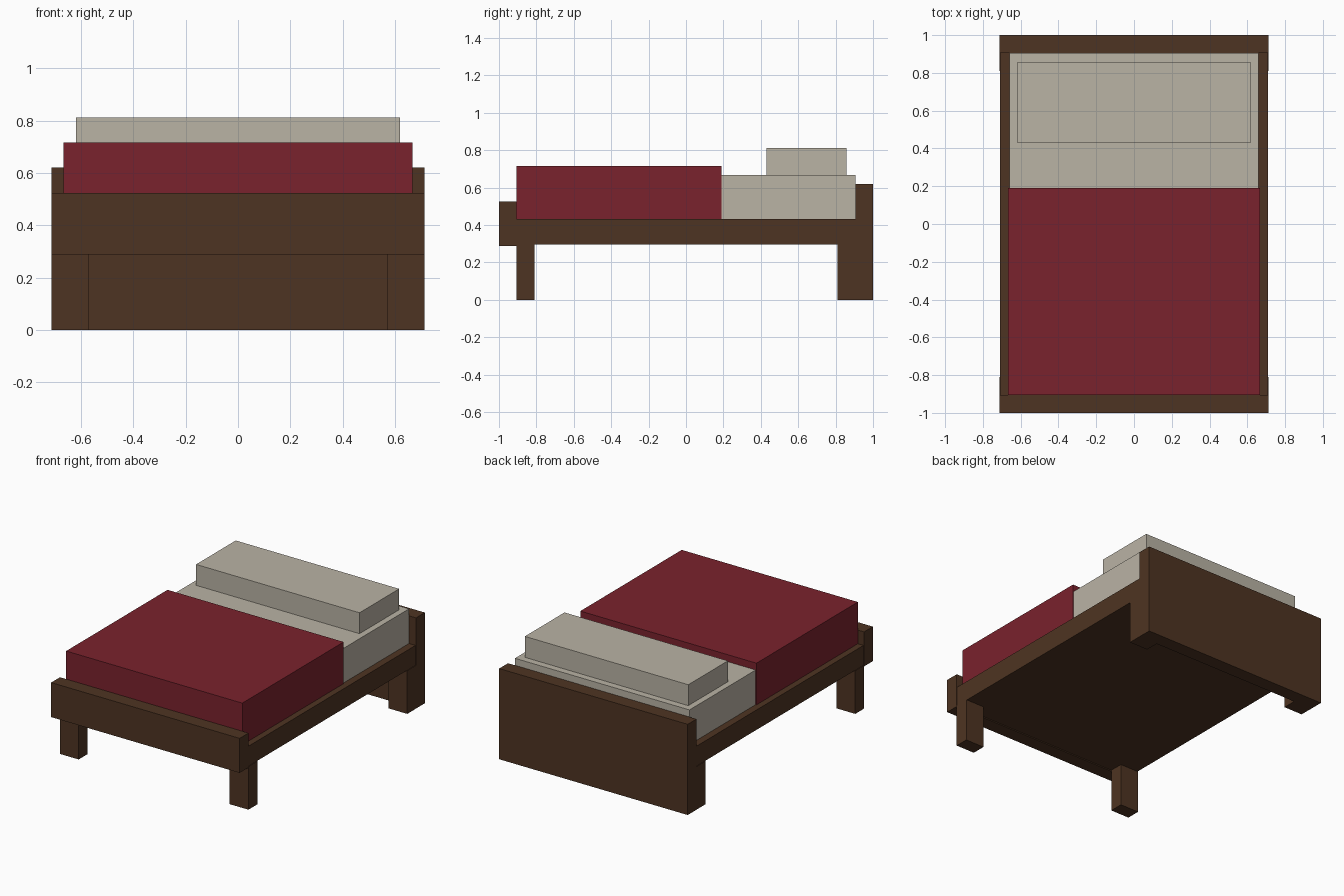
import bpy

if "Cube" in bpy.data.objects:
    bpy.data.objects.remove(bpy.data.objects["Cube"])


def material(name, color):
    m = bpy.data.materials.new(name)
    m.diffuse_color = (*color, 1.0)
    m.use_nodes = True
    m.node_tree.nodes["Principled BSDF"].inputs["Base Color"].default_value = m.diffuse_color
    return m


wood = material("dark wood", (0.076, 0.034, 0.016))
red = material("red blanket", (0.195, 0.016, 0.026))
cream = material("cream linen", (0.491, 0.451, 0.376))


def box(name, x, y, z, mat):
    """Box from (min, max) ranges on each axis."""
    bpy.ops.mesh.primitive_cube_add(size=1)
    ob = bpy.context.object
    ob.name = name
    ob.location = [(a + b) / 2 for a, b in (x, y, z)]
    ob.scale = [b - a for a, b in (x, y, z)]
    bpy.ops.object.transform_apply(location=True, rotation=False, scale=True)
    ob.data.materials.append(mat)
    return ob


W = 0.713

# wooden frame
box("headboard", (-W, W), (0.905, 1.0), (0.0, 0.62), wood)
box("footboard", (-W, W), (-1.0, -0.905), (0.288, 0.524), wood)
box("bed_base", (-0.709, 0.709), (-0.905, 0.905), (0.295, 0.431), wood)

# legs at the four corners
for side, sx in (("left", -1), ("right", 1)):
    xr = tuple(sorted((sx * 0.571, sx * W)))
    box("front_leg_" + side, xr, (-0.905, -0.81), (0.0, 0.295), wood)
    box("back_leg_" + side, xr, (0.81, 0.905), (0.0, 0.295), wood)

# bedding
box("mattress", (-0.66, 0.66), (-0.9, 0.905), (0.431, 0.668), cream)
box("blanket", (-0.666, 0.666), (-0.905, 0.19), (0.431, 0.716), red)
box("pillow", (-0.618, 0.618), (0.43, 0.858), (0.668, 0.811), cream)
